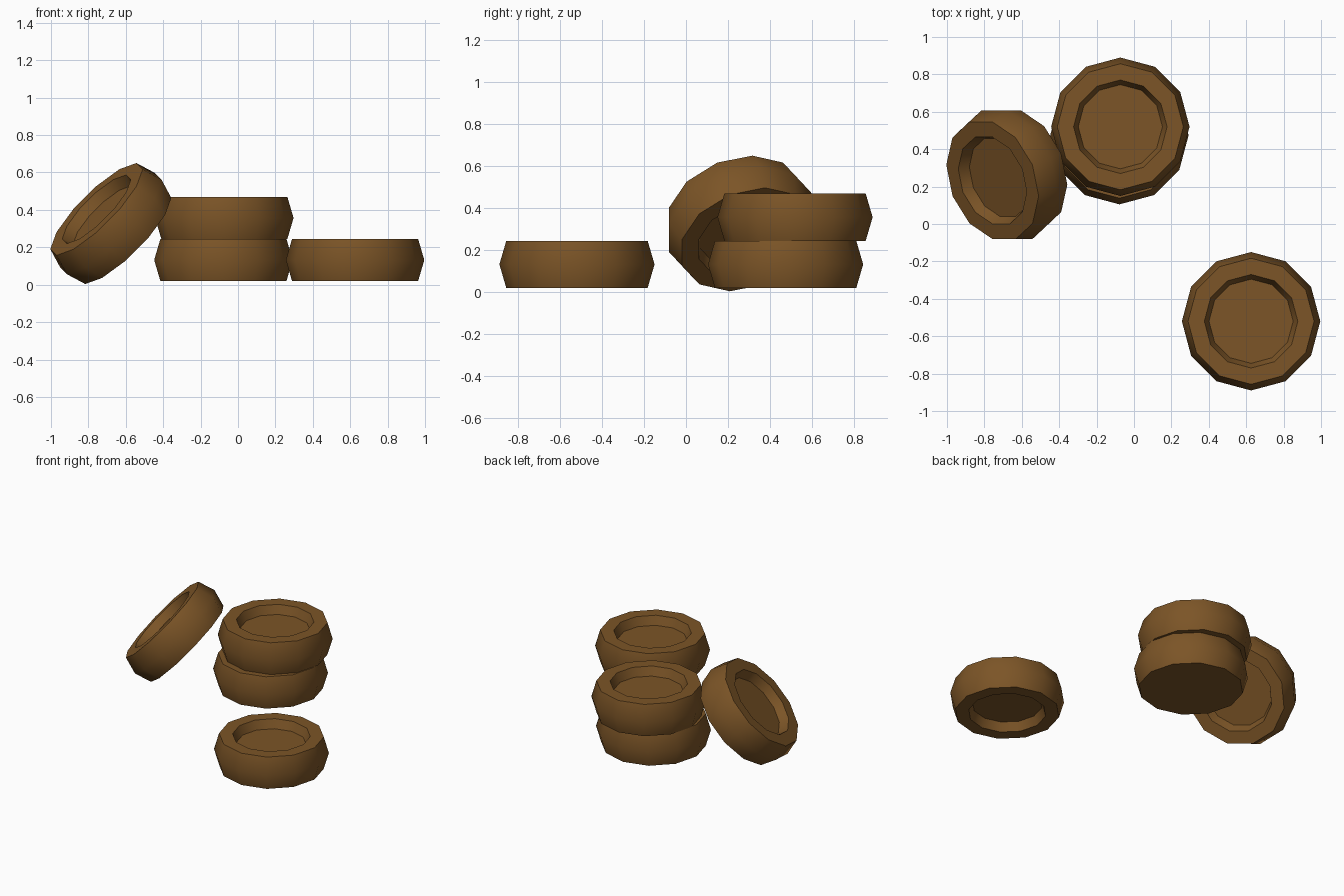
import bpy, bmesh, math
from mathutils import Matrix, Vector

if "Cube" in bpy.data.objects:
    bpy.data.objects.remove(bpy.data.objects["Cube"])

SIDES = 12
OUTER, EDGE, HOLE, FLOOR = 0.37, 0.337, 0.25, 0.225
HALF, DEPTH = 0.1125, 0.06

mat = bpy.data.materials.new("brown_rubber")
mat.diffuse_color = (0.2, 0.09, 0.02, 1)
mat.use_nodes = True
mat.node_tree.nodes["Principled BSDF"].inputs["Base Color"].default_value = mat.diffuse_color


def tire(name, matrix, top=True, bottom=True):
    """Lathe a low-poly tire; each end is recessed or closed flat."""
    profile = [(EDGE, -HALF), (OUTER, 0), (EDGE, HALF)]
    if bottom:
        profile = [(FLOOR, DEPTH - HALF), (HOLE, -HALF)] + profile
    if top:
        profile += [(HOLE, HALF), (FLOOR, HALF - DEPTH)]
    bm = bmesh.new()
    rings = []
    for r, z in profile:
        rings.append([bm.verts.new((r * math.cos(a), r * math.sin(a), z))
                      for a in (math.tau * i / SIDES for i in range(SIDES))])
    for a, b in zip(rings, rings[1:]):
        for i in range(SIDES):
            j = (i + 1) % SIDES
            bm.faces.new((a[i], a[j], b[j], b[i]))
    bm.faces.new(rings[0][::-1])
    bm.faces.new(rings[-1])
    mesh = bpy.data.meshes.new(name)
    bm.to_mesh(mesh)
    bm.free()
    mesh.materials.append(mat)
    obj = bpy.data.objects.new(name, mesh)
    obj.matrix_world = matrix
    bpy.context.collection.objects.link(obj)
    bpy.ops.object.select_all(action='DESELECT')
    obj.select_set(True)
    bpy.context.view_layer.objects.active = obj
    bpy.ops.object.shade_smooth_by_angle(angle=math.radians(42))
    return obj


# Stack of two and a single tire lying flat
tire("stack_bottom_tire", Matrix.Translation((-0.078, 0.475, 0.132)), top=False, bottom=False)
tire("stack_top_tire", Matrix.Translation((-0.073, 0.52, 0.357)), bottom=False)
tire("single_tire", Matrix.Translation((0.626, -0.52, 0.132)))

# Tire leaning against the stack
axis = Vector((-0.68, -0.27, 0.68)).normalized()
side = Vector((1, 0, 1)).normalized()
up = axis.cross(side)
basis = Matrix((side, up, axis)).transposed().to_4x4()
lean = Matrix.Translation((-0.68, 0.263, 0.327)) @ basis @ Matrix.Rotation(math.radians(15), 4, 'Z')
tire("leaning_tire", lean)
